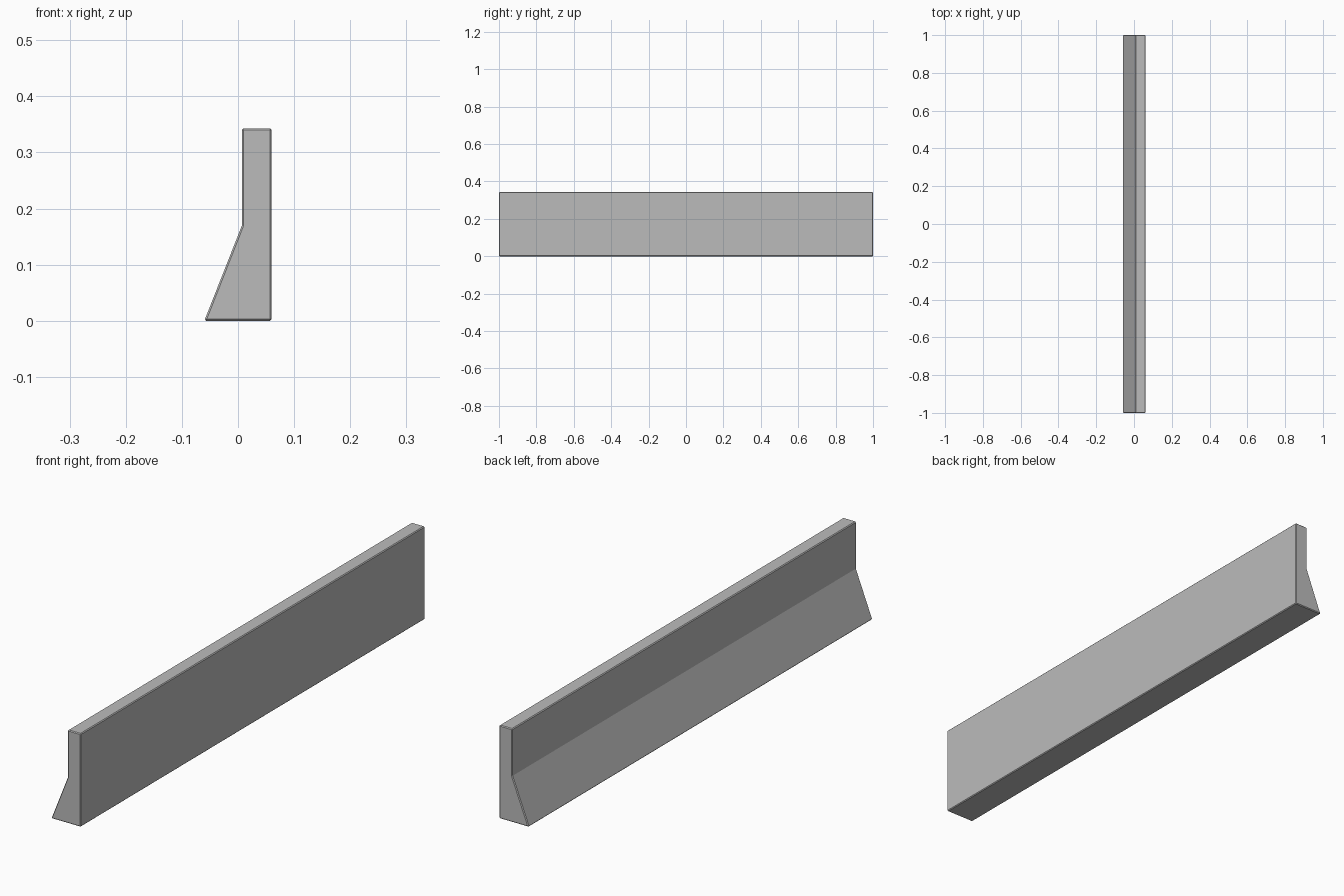
import bpy
import bmesh

cube = bpy.data.objects.get("Cube")
if cube:
    bpy.data.objects.remove(cube, do_unlink=True)

# Concrete colour
mat = bpy.data.materials.new("concrete_grey")
mat.use_nodes = True
grey = (0.5, 0.5, 0.5, 1.0)
mat.diffuse_color = grey
mat.node_tree.nodes["Principled BSDF"].inputs["Base Color"].default_value = grey

# Cross-section: upright back, vertical upper face, sloped foot
profile = [(-0.06, 0), (0.06, 0), (0.06, 0.343), (0.007, 0.343), (0.007, 0.17)]
length = 2.0

# Extrude the section along the barrier's length
bm = bmesh.new()
section = bm.faces.new([bm.verts.new((x, -length / 2, z)) for x, z in profile])
end = bmesh.ops.extrude_face_region(bm, geom=[section])["geom"]
end_verts = [v for v in end if isinstance(v, bmesh.types.BMVert)]
bmesh.ops.translate(bm, verts=end_verts, vec=(0, length, 0))
bmesh.ops.recalc_face_normals(bm, faces=bm.faces)

mesh = bpy.data.meshes.new("barrier_wall")
bm.to_mesh(mesh)
bm.free()
mesh.materials.append(mat)
wall = bpy.data.objects.new("barrier_wall", mesh)
bpy.context.collection.objects.link(wall)

# Narrow chamfer on the sharp edges, leaving the shallow inner crease crisp
chamfer = wall.modifiers.new("edge_chamfer", "BEVEL")
chamfer.width = 0.003
chamfer.segments = 1
chamfer.limit_method = "ANGLE"
chamfer.angle_limit = 0.52
